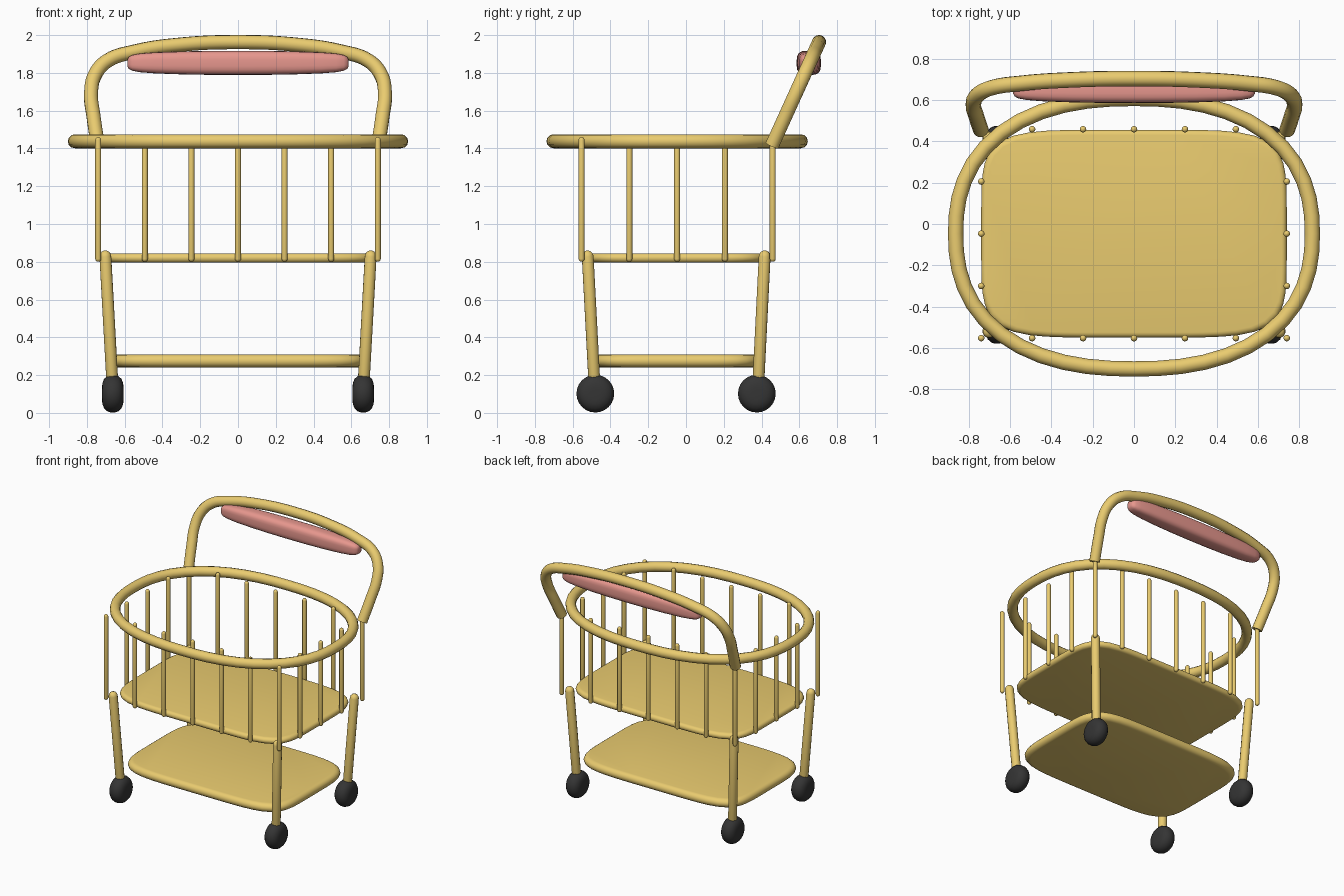
import bpy, bmesh, math
from mathutils import Matrix, Vector

if "Cube" in bpy.data.objects:
    bpy.data.objects.remove(bpy.data.objects["Cube"])


def material(name, rgb):
    m = bpy.data.materials.new(name)
    m.diffuse_color = (*rgb, 1)
    m.use_nodes = True
    m.node_tree.nodes["Principled BSDF"].inputs["Base Color"].default_value = m.diffuse_color
    return m


YELLOW = material("yellow_paint", (0.82, 0.60, 0.16))
RED = material("red_grip", (0.80, 0.31, 0.27))
BLACK = material("black_rubber", (0.035, 0.035, 0.035))


def add_mesh(name, mesh, mat, angle=50):
    ob = bpy.data.objects.new(name, mesh)
    bpy.context.collection.objects.link(ob)
    mesh.materials.clear()
    mesh.materials.append(mat)
    bpy.ops.object.select_all(action='DESELECT')
    ob.select_set(True)
    bpy.context.view_layer.objects.active = ob
    bpy.ops.object.shade_smooth_by_angle(angle=math.radians(angle))
    return ob


def superellipse(a, b, n, count):
    pts = []
    for i in range(count):
        t = 2 * math.pi * i / count
        c, s = math.cos(t), math.sin(t)
        r = (abs(c) ** n + abs(s) ** n) ** (-1 / n)
        pts.append((a * r * c, b * r * s))
    return pts


def loft(name, rings, mat):
    """Skin a list of equal-length rings and cap both ends."""
    bm = bmesh.new()
    vr = [[bm.verts.new(p) for p in ring] for ring in rings]
    k = len(vr[0])
    for a, b in zip(vr, vr[1:]):
        for i in range(k):
            j = (i + 1) % k
            bm.faces.new((a[i], a[j], b[j], b[i]))
    bm.faces.new(vr[0])
    bm.faces.new(vr[-1])
    bmesh.ops.recalc_face_normals(bm, faces=bm.faces)
    me = bpy.data.meshes.new(name)
    bm.to_mesh(me)
    bm.free()
    return add_mesh(name, me, mat)


def tube(name, pts, radius, cyclic=False, smooth=False):
    """Round tube along a path, converted to mesh."""
    cu = bpy.data.curves.new(name + "_path", 'CURVE')
    cu.dimensions = '3D'
    cu.bevel_depth = radius
    cu.bevel_resolution = 4
    cu.resolution_u = 6
    cu.use_fill_caps = not cyclic
    sp = cu.splines.new('BEZIER' if smooth else 'POLY')
    if smooth:
        sp.bezier_points.add(len(pts) - 1)
        for bp, p in zip(sp.bezier_points, pts):
            bp.co = p
            bp.handle_left_type = bp.handle_right_type = 'AUTO'
    else:
        sp.points.add(len(pts) - 1)
        for q, p in zip(sp.points, pts):
            q.co = (*p, 1)
    sp.use_cyclic_u = cyclic
    tmp = bpy.data.objects.new(name + "_tmp", cu)
    bpy.context.collection.objects.link(tmp)
    dg = bpy.context.evaluated_depsgraph_get()
    me = bpy.data.meshes.new_from_object(tmp.evaluated_get(dg))
    bpy.data.objects.remove(tmp)
    return add_mesh(name, me, YELLOW)


def rod(name, p, q, radius):
    """Straight rod with domed ends."""
    p, q = Vector(p), Vector(q)
    d = q - p
    rot = d.to_track_quat('Z', 'Y').to_matrix()
    prof = []
    for i in range(4):
        a = math.radians(10 + 80 * i / 3)
        prof.append((radius * math.sin(a), radius * (1 - math.cos(a))))
    prof += [(r, d.length - h) for r, h in reversed(prof)]
    rings = [[p + rot @ Vector((x, y, h)) for x, y in superellipse(r, r, 2, 12)]
             for r, h in prof]
    return loft(name, rings, YELLOW)


CY = -0.047  # basket centre in y

# Basket floor and lower shelf
def shelf(name, a, b, z, h):
    rings = []
    for i in range(9):
        t = math.radians(-90 + 180 * i / 8)
        inset = h * (1 - math.cos(t))
        rings.append([(x, y + CY, z + h * math.sin(t))
                      for x, y in superellipse(a - inset, b - inset, 5.5, 72)])
    loft(name, rings, YELLOW)


shelf("basket_floor", 0.74, 0.503, 0.82, 0.025)
shelf("lower_shelf", 0.69, 0.465, 0.275, 0.034)

# Top rim
tube("basket_rim", [(x, y + CY, 1.438) for x, y in superellipse(0.864, 0.655, 2.35, 48)],
     0.037, cyclic=True)

# Basket bars
xs = [-0.74 + 0.74 * i / 3 for i in range(7)]
ys = [-0.553 + 0.253 * i for i in range(5)]
spots = [(x, y) for x in xs for y in (ys[0], ys[-1])]
spots += [(x, y) for x in (xs[0], xs[-1]) for y in ys[1:-1]]
for x, y in spots:
    rod("basket_bar", (x, y, 0.80), (x, y, 1.46), 0.016)

# Legs and wheels
for sx in (-1, 1):
    for side, y_top, y_bot, y_wheel in (("front", -0.522, -0.482, -0.48),
                                        ("back", 0.418, 0.38, 0.375)):
        rod(side + "_leg", (sx * 0.662, y_bot, 0.10), (sx * 0.704, y_top, 0.86), 0.032)
        prof = [(0.03, -0.057), (0.055, -0.055), (0.078, -0.046), (0.093, -0.03),
                (0.10, -0.01)]
        prof += [(r, -h) for r, h in reversed(prof)]
        loft(side + "_wheel",
             [[(sx * 0.663 + h, y_wheel + u, 0.102 + v)
               for u, v in superellipse(r, r, 2, 24)] for r, h in prof], BLACK)

# Push handle leaning backwards
half = [(0.742, 1.415), (0.765, 1.57), (0.778, 1.69), (0.757, 1.79), (0.69, 1.865),
        (0.55, 1.912), (0.3, 1.95)]
outline = [(-x, z) for x, z in half] + [(0, 1.963)] + list(reversed(half))
tube("push_handle", [(x, 0.455 + (z - 1.415) * 0.455, z) for x, z in outline],
     0.038, smooth=True)

# Padded grip
stations = [(0.585, 0.3), (0.578, 0.5), (0.56, 0.65), (0.52, 0.77), (0.44, 0.87),
            (0.3, 0.95), (0.15, 0.99)]
stations = [(-x, s) for x, s in stations] + [(0, 1)] + list(reversed(stations))
loft("handle_grip",
     [[(x, 0.65 + u, 1.853 + v) for u, v in superellipse(0.064 * s, 0.064 * s, 3.5, 24)]
      for x, s in stations], RED)
